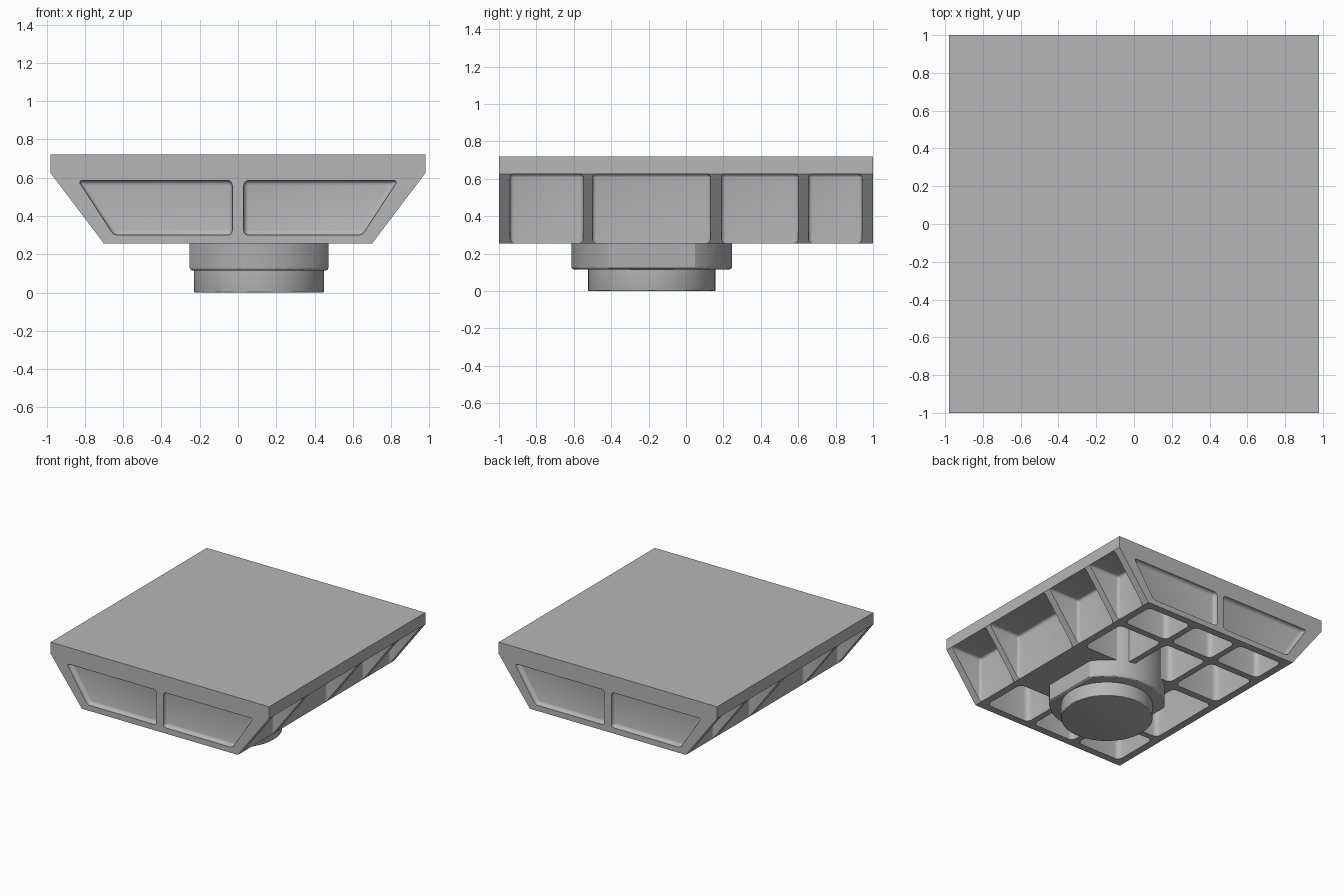
import bpy, bmesh, math

cube = bpy.data.objects.get("Cube")
if cube:
    bpy.data.objects.remove(cube, do_unlink=True)

grey = bpy.data.materials.new("plain_grey")
grey.use_nodes = True
grey.diffuse_color = (0.47, 0.47, 0.47, 1)
grey.node_tree.nodes["Principled BSDF"].inputs["Base Color"].default_value = grey.diffuse_color


def add_prism(bm, points, start, end, place, rounding=0.0):
    """Extrude a 2D outline between two levels, then round its edges."""
    part = bmesh.new()
    low = [part.verts.new(place(a, b, start)) for a, b in points]
    high = [part.verts.new(place(a, b, end)) for a, b in points]
    part.faces.new(low)
    part.faces.new(high)
    for i in range(len(points)):
        j = (i + 1) % len(points)
        part.faces.new((low[i], low[j], high[j], high[i]))
    bmesh.ops.recalc_face_normals(part, faces=part.faces)
    if rounding:
        bmesh.ops.bevel(part, geom=part.edges[:], offset=rounding, segments=4,
                        profile=0.5, affect='EDGES')
    temp = bpy.data.meshes.new("temp")
    part.to_mesh(temp)
    part.free()
    bm.from_mesh(temp)
    bpy.data.meshes.remove(temp)


def finish(name, bm):
    mesh = bpy.data.meshes.new(name)
    bm.to_mesh(mesh)
    bm.free()
    mesh.materials.append(grey)
    obj = bpy.data.objects.new(name, mesh)
    bpy.context.collection.objects.link(obj)
    return obj


def activate(obj):
    bpy.ops.object.select_all(action='DESELECT')
    obj.select_set(True)
    bpy.context.view_layer.objects.active = obj


def smooth(obj):
    activate(obj)
    bpy.ops.object.shade_smooth_by_angle(angle=math.radians(30))


def rect(a0, a1, b0, b1):
    return [(a0, b0), (a1, b0), (a1, b1), (a0, b1)]


along_y = lambda a, b, level: (a, level, b)
along_z = lambda a, b, level: (a, b, level)

# Tray body with sloping sides
bm = bmesh.new()
half = [(0.98, 0.72), (0.98, 0.625), (0.70, 0.255)]
outline = half + [(-x, z) for x, z in reversed(half)]
add_prism(bm, outline, -1, 1, along_y)
body = finish("ribbed_body", bm)

# Pockets that leave the ribs standing
rows = [(-0.94, -0.55), (-0.50, 0.13), (0.19, 0.60), (0.655, 0.94)]
columns = [(-0.64, -0.24), (-0.19, 0.19), (0.24, 0.64)]
bm = bmesh.new()
for i, (y0, y1) in enumerate(rows):
    for side in (-1, 1):
        add_prism(bm, rect(side * 0.70, side * 1.2, y0, y1), 0.1, 0.625, along_z, 0.02)
    # The row over the mount keeps a solid pad beside its single pocket
    for x0, x1 in ([(-0.64, -0.27)] if i == 1 else columns):
        add_prism(bm, rect(x0, x1, y0, y1), 0.1, 0.6, along_z, 0.04)

# Shallow panels in both end faces
panel = [(0.03, 0.585), (0.835, 0.585), (0.65, 0.30), (0.03, 0.30)]
for end in (-1, 1):
    for side in (-1, 1):
        add_prism(bm, [(side * x, z) for x, z in panel],
                  end * 0.965, end * 1.2, along_y, 0.025)
cutter = finish("pocket_cutter", bm)
cutter.hide_render = True

activate(body)
cut = body.modifiers.new("pockets", 'BOOLEAN')
cut.operation = 'DIFFERENCE'
cut.solver = 'EXACT'
cut.object = cutter
bpy.ops.object.modifier_apply(modifier=cut.name)
bpy.data.objects.remove(cutter, do_unlink=True)
smooth(body)

# Round mount, offset from the middle, with two flats on its flange
CX, CY = 0.11, -0.183


def round_outline(radius, flat):
    steps = 96
    start = math.acos(min(1, flat / radius))
    points = []
    for base in (0, math.pi):
        for i in range(steps // 2 + 1):
            t = base + start + (math.pi - 2 * start) * i / (steps // 2)
            points.append((CX + radius * math.cos(t), CY + radius * math.sin(t)))
    if start == 0:
        points = points[:steps // 2] + points[steps // 2 + 1:-1]
    return points


def mount_part(name, radius, flat, bottom, top, rounding):
    bm = bmesh.new()
    add_prism(bm, round_outline(radius, flat), bottom, top, along_z)
    rim = [e for e in bm.edges if all(abs(v.co.z - bottom) < 1e-5 for v in e.verts)]
    bmesh.ops.bevel(bm, geom=rim, offset=rounding, segments=3, profile=0.5, affect='EDGES')
    smooth(finish(name, bm))


mount_part("mount_flange", 0.43, 0.3625, 0.115, 0.61, 0.015)
mount_part("mount_spigot", 0.34, 0.34, 0.0, 0.13, 0.005)
